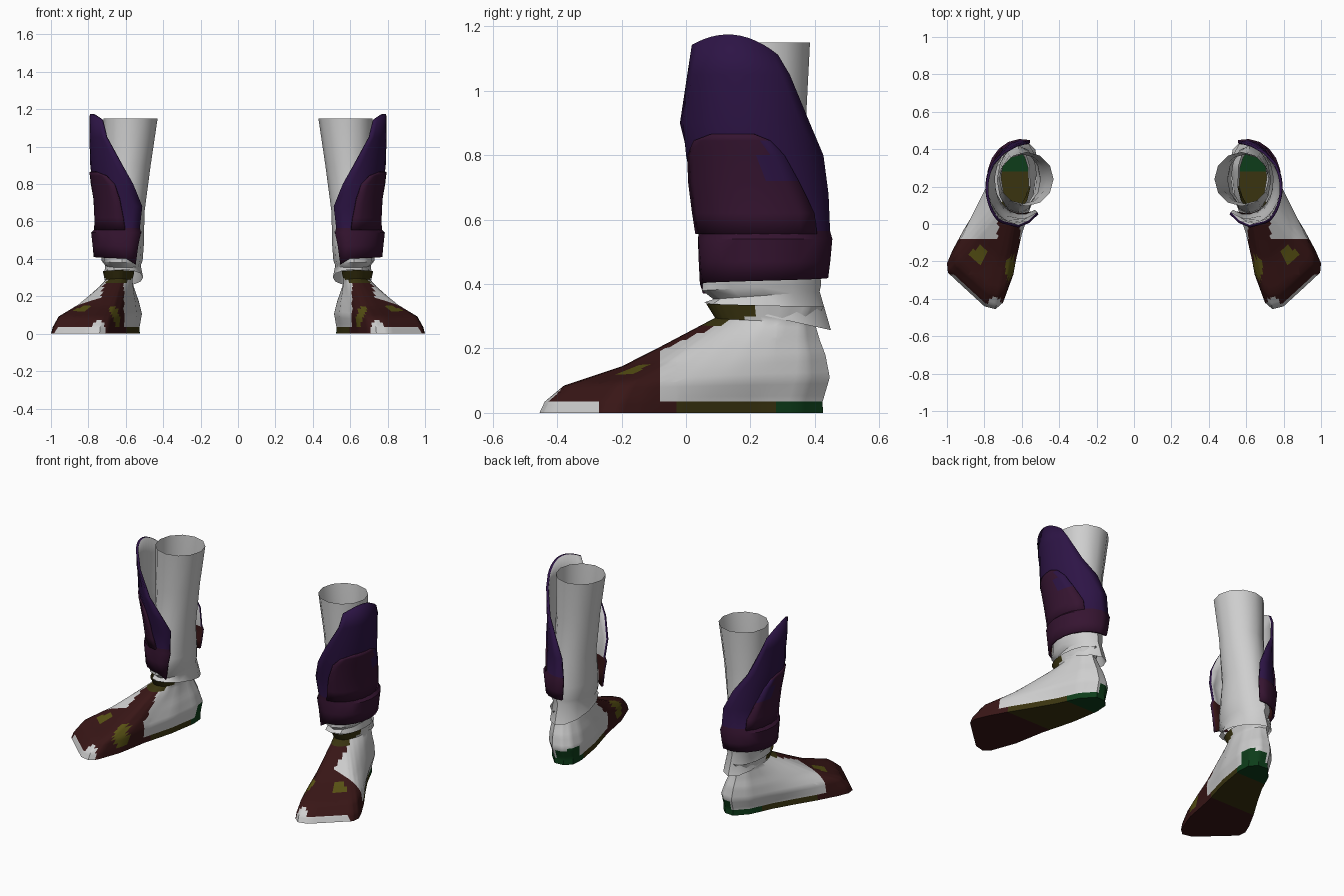
import bpy, bmesh, math
from mathutils import Vector

if "Cube" in bpy.data.objects:
    bpy.data.objects.remove(bpy.data.objects["Cube"])

COLOURS = {
    "light_grey": (0.62, 0.62, 0.62), "maroon": (0.040, 0.008, 0.008),
    "violet": (0.026, 0.007, 0.060), "plum": (0.036, 0.007, 0.030),
    "dark_olive": (0.042, 0.034, 0.005), "olive_spot": (0.10, 0.085, 0.007),
    "green": (0.004, 0.046, 0.010),
}
NAMES = list(COLOURS)
MATS = []
for name, c in COLOURS.items():
    m = bpy.data.materials.new(name)
    m.diffuse_color = (*c, 1)
    m.use_nodes = True
    m.node_tree.nodes["Principled BSDF"].inputs["Base Color"].default_value = m.diffuse_color
    MATS.append(m)
GREY, MAROON, VIOLET, PLUM, OLIVE, SPOT, GREEN = range(7)


def loft(rings, closed=True):
    """Quads between successive rings of equal length."""
    bm = bmesh.new()
    rows = [[bm.verts.new(p) for p in r] for r in rings]
    n = len(rows[0])
    for a, b in zip(rows, rows[1:]):
        for i in range(n if closed else n - 1):
            j = (i + 1) % n
            bm.faces.new((a[i], a[j], b[j], b[i]))
    return bm, rows


def finish(bm, name, rule, thickness=0, angle=40):
    """Colour faces by rule, shade, and mirror to the other leg."""
    bmesh.ops.recalc_face_normals(bm, faces=bm.faces)
    for f in bm.faces:
        f.material_index = rule(f.calc_center_median(), f.normal)
    me = bpy.data.meshes.new(name)
    bm.to_mesh(me)
    bm.free()
    for m in MATS:
        me.materials.append(m)
    ob = bpy.data.objects.new(name, me)
    bpy.context.collection.objects.link(ob)
    bpy.ops.object.select_all(action='DESELECT')
    ob.select_set(True)
    bpy.context.view_layer.objects.active = ob
    bpy.ops.object.shade_smooth_by_angle(angle=math.radians(angle))
    if thickness:
        s = ob.modifiers.new("thickness", 'SOLIDIFY')
        s.thickness = thickness
        s.offset = -1
        s.material_offset = -VIOLET      # inner lining is grey
    mi = ob.modifiers.new("mirror", 'MIRROR')
    mi.use_mirror_merge = False
    return ob


def ellipse(cx, cy, rx, ry, deg):
    a = math.radians(deg)
    return cx + rx * math.cos(a), cy + ry * math.sin(a)


# Leg: open tube with a flared, tilted hem: z, centre, radii, tilt
LEG = [(1.15, .575, .24, .145, .145, 0), (.90, .594, .24, .127, .132, 0),
       (.65, .612, .24, .112, .145, 0), (.48, .618, .235, .115, .175, 0),
       (.39, .62, .235, .11, .185, -.01), (.365, .615, .25, .095, .165, -.012),
       (.30, .612, .253, .105, .197, .043)]
rings = []
for z, cx, cy, rx, ry, tilt in LEG:
    rings.append([(*ellipse(cx, cy, rx, ry, d), z - tilt * math.sin(math.radians(d)))
                  for d in range(0, 360, 30)])
bm, _ = loft(rings)
finish(bm, "leg", lambda c, n: GREY)

# Shin guard: z, centre, radii, front angle, back angle
GUARD = [(.40, .60, .243, .172, .200, -108, 100), (.47, .60, .244, .178, .205, -112, 102),
         (.54, .60, .245, .186, .210, -116, 104), (.565, .60, .243, .160, .205, -118, 104),
         (.68, .60, .230, .158, .215, -124, 100), (.80, .60, .215, .178, .215, -103, 80),
         (.90, .60, .200, .190, .220, -84, 57), (1.05, .60, .195, .195, .228, -57, 34),
         (1.14, .60, .190, .193, .235, -47, 24)]


def guard_row(z):
    for a, b in zip(GUARD, GUARD[1:]):
        if z <= b[0]:
            t = (z - a[0]) / (b[0] - a[0])
            return [p + (q - p) * t for p, q in zip(a, b)]
    return list(GUARD[-1])


rings = []
for k, (z, cx, cy, rx, ry, a0, a1) in enumerate(GUARD):
    row = []
    for i in range(13):
        x, y = ellipse(cx, cy, rx, ry, a0 + (a1 - a0) * i / 12)
        zz = z
        if k == len(GUARD) - 1:                      # rounded top edge
            zz = 1.175 - 2.6 * (y - .13) ** 2
        elif k == 0:                                 # hem dips at the front inside
            zz = z + .02 * i / 12 - (.03 if i == 0 else 0)
        row.append((x, y, zz))
    rings.append(row)
bm, _ = loft(rings, closed=False)
finish(bm, "shin_guard", lambda c, n: PLUM if c.z < .57 else VIOLET, thickness=.014)

# Raised plate on the guard: z, front angle, back angle
PLATE = [(.555, -88, 50), (.62, -85, 48), (.72, -78, 34), (.80, -70, 24), (.845, -55, 14), (.865, -35, 2)]
rings = []
for z, a0, a1 in PLATE:
    _, cx, cy, rx, ry, _, _ = guard_row(max(z, .566))
    rings.append([(*ellipse(cx, cy, rx + .009, ry + .009, a0 + (a1 - a0) * i / 8), z)
                  for i in range(9)])
bm, _ = loft(rings, closed=False)
finish(bm, "guard_plate",
       lambda c, n: VIOLET if c.y > .25 and c.z > .68 else PLUM, thickness=.012)

# Shoe: sole outline x, y and the matching angle on the ankle ring
SOLE = [(.57, .42, 115), (.63, .425, 85), (.70, .35, 50), (.76, .22, 20), (.83, .10, 0),
        (.91, -.03, -20), (.97, -.14, -35), (1.0, -.21, -48), (.995, -.26, -58),
        (.92, -.33, -68), (.80, -.44, -80), (.74, -.455, -92), (.70, -.42, -103),
        (.645, -.27, -118), (.61, -.08, -140), (.555, .12, -165), (.525, .30, -200),
        (.53, .38, -225)]
# blend to ankle, height at toe, height at heel, heel bulge, ankle flare
STEPS = [(0, 0, 0, 0, 0), (.03, .035, .035, 0, 0), (.14, .085, .11, .025, 0),
         (.47, .145, .18, .02, 0), (.67, .20, .225, .008, 0), (1, .295, .28, 0, 0),
         (1, .34, .33, 0, .028)]
rings = []
for t, zf, zb, bulge, flare in STEPS:
    row = []
    for x, y, d in SOLE:
        front = (.425 - y) / .88
        ax, ay = ellipse(.637, .245, .075 + flare * .4, .155 + flare, d)
        out = Vector((ax - .637, ay - .245)).normalized() * bulge * (1 - front)
        row.append((x + (ax - x) * t + out.x, y + (ay - y) * t + out.y,
                    zb + (zf - zb) * front))
    rings.append(row)
bm, rows = loft(rings)
bm.faces.new(rows[0])
bmesh.ops.subdivide_edges(bm, edges=bm.edges[:], cuts=3, use_grid_fill=True)
for y in (-.27, -.08, -.03, .28):                    # clean colour borders
    bmesh.ops.bisect_plane(bm, geom=bm.verts[:] + bm.edges[:] + bm.faces[:],
                           plane_co=(0, y, 0), plane_no=(0, 1, 0))


def in_spot(c, x, y, rx, ry):
    return ((c.x - x) / rx) ** 2 + ((c.y - y) / ry) ** 2 < 1


def shoe_colour(c, n):
    if c.z < .035:                                   # sole and welt
        if c.z > .002 and c.y < -.27 and c.x > .71:
            return GREY
        return MAROON if c.y < -.03 else OLIVE if c.y < .28 else GREEN
    if c.y > .33 and c.x < .62 and c.z < .10:        # heel patch
        return GREEN
    if c.y < .21 and c.z > .255 + .21 * c.y:         # tongue
        return OLIVE
    if c.y < -.08:                                   # toe cap with spots
        if in_spot(c, .83, -.17, .045, .05) or in_spot(c, .66, -.23, .03, .06):
            return SPOT
        return GREY if in_spot(c, .745, -.42, .035, .025) else MAROON
    if c.y < .07 and .61 < c.x < .725 and c.z > .14:  # instep
        return MAROON
    return GREY


finish(bm, "shoe", shoe_colour)
